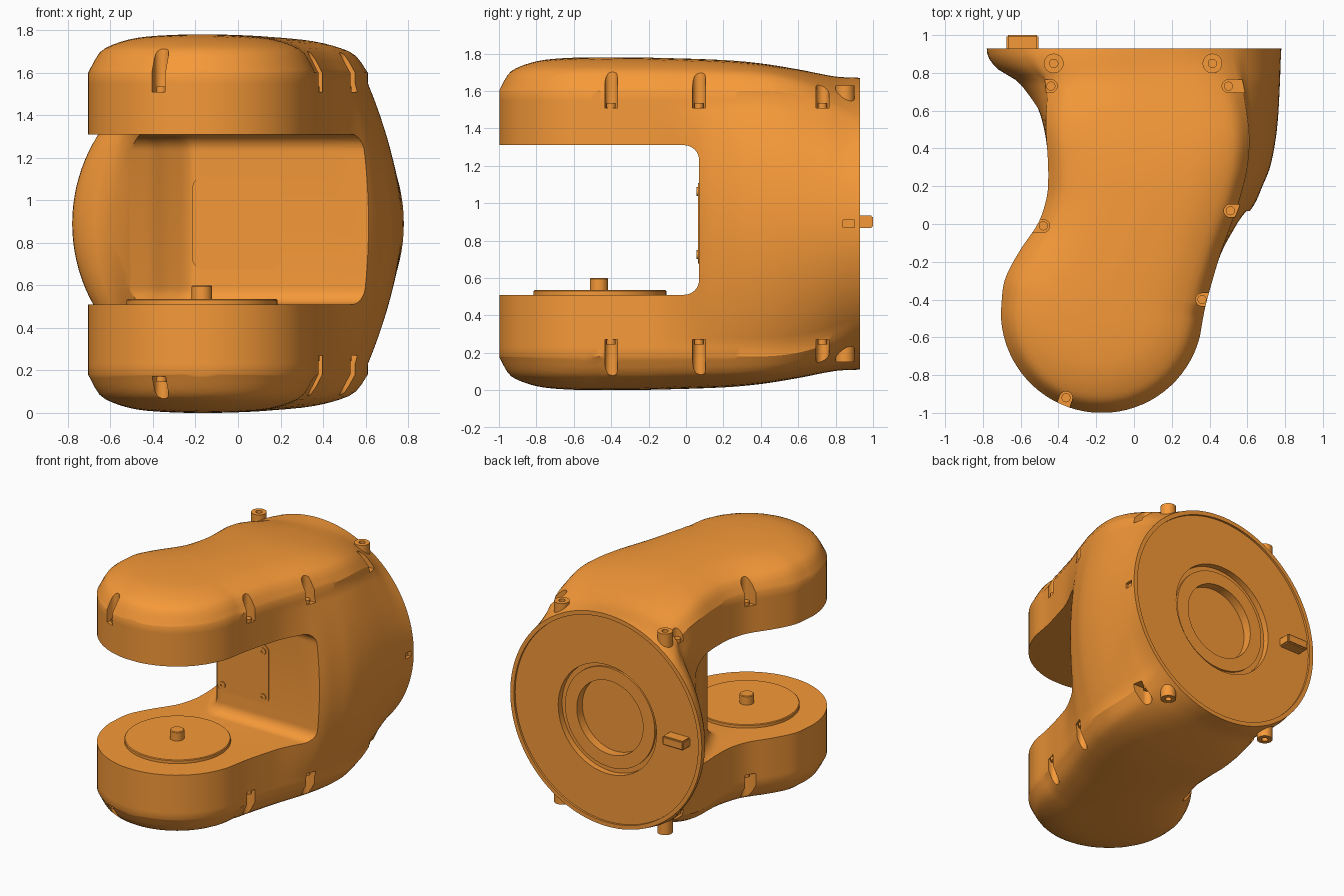
import bpy, bmesh, math
from mathutils import Vector, Matrix

if "Cube" in bpy.data.objects:
    bpy.data.objects.remove(bpy.data.objects["Cube"])

ORANGE = bpy.data.materials.new("orange")
ORANGE.diffuse_color = (0.92, 0.32, 0.04, 1)
ORANGE.use_nodes = True
ORANGE.node_tree.nodes["Principled BSDF"].inputs["Base Color"].default_value = ORANGE.diffuse_color
ZC = 0.89      # mid height, everything mirrors about it
N = 112        # points around each body section


def curve(table, y):
    """Smooth interpolation through (y, value) points."""
    if y <= table[0][0]:
        return table[0][1]
    if y >= table[-1][0]:
        return table[-1][1]
    i = max(k for k in range(len(table) - 1) if table[k][0] <= y)

    def slope(k):
        a, b = table[max(k - 1, 0)], table[min(k + 1, len(table) - 1)]
        return (b[1] - a[1]) / (b[0] - a[0])
    (y0, v0), (y1, v1) = table[i], table[i + 1]
    d = y1 - y0
    t = (y - y0) / d
    return ((2*t**3 - 3*t*t + 1) * v0 + (t**3 - 2*t*t + t) * d * slope(i)
            + (3*t*t - 2*t**3) * v1 + (t**3 - t*t) * d * slope(i + 1))


def finish(name, bm, smooth=True):
    bmesh.ops.recalc_face_normals(bm, faces=bm.faces)
    me = bpy.data.meshes.new(name)
    bm.to_mesh(me)
    bm.free()
    ob = bpy.data.objects.new(name, me)
    bpy.context.collection.objects.link(ob)
    me.materials.append(ORANGE)
    if smooth:
        shade(ob)
    return ob


def shade(ob):
    bpy.ops.object.select_all(action='DESELECT')
    ob.select_set(True)
    bpy.context.view_layer.objects.active = ob
    bpy.ops.object.shade_smooth_by_angle(angle=math.radians(30))


def loft(bm, loops):
    """Skin closed loops of equal length and cap both ends."""
    rings = [[bm.verts.new(p) for p in loop] for loop in loops]
    n = len(rings[0])
    for a, b in zip(rings, rings[1:]):
        for i in range(n):
            bm.faces.new((a[i], a[(i+1) % n], b[(i+1) % n], b[i]))
    bm.faces.new(rings[0])
    bm.faces.new(rings[-1])


def prism(bm, pts, offset):
    loft(bm, [pts, [Vector(p) + Vector(offset) for p in pts]])


def arc(cx, cy, r, a0, a1, n):
    return [(cx + r * math.cos(math.radians(a0 + (a1 - a0) * i / n)),
             cy + r * math.sin(math.radians(a0 + (a1 - a0) * i / n))) for i in range(n + 1)]


def lathe(name, loc, profile, axis='Z', seg=32):
    """Turned part from (radius, height) points."""
    bm = bmesh.new()
    loft(bm, [[(x, y, h) for x, y in arc(0, 0, r, 0, 360, seg)[:-1]] for r, h in profile])
    rot = {'Z': 0, '-Z': math.pi, '-Y': math.pi / 2}[axis]
    bm.transform(Matrix.Translation(loc) @ Matrix.Rotation(rot, 4, 'X'))
    return finish(name, bm)


def box(bm, lo, hi):
    prism(bm, [(lo[0], lo[1], lo[2]), (hi[0], lo[1], lo[2]),
               (hi[0], hi[1], lo[2]), (lo[0], hi[1], lo[2])], (0, 0, hi[2] - lo[2]))


# Body outlines in plan: the arms, and the wider middle that runs into the round flange
ARM_L = [(-.465, -.705), (-.3, -.685), (-.15, -.61), (0, -.51), (.1, -.472), (.2, -.455),
         (.4, -.46), (.6, -.49), (.93, -.52)]
ARM_R = [(-.6, .348), (-.45, .375), (-.3, .415), (-.15, .46), (0, .515), (.1, .55),
         (.3, .60), (.5, .61), (.75, .57), (.93, .52)]
MID_L = ARM_L[:6] + [(.4, -.46), (.55, -.495), (.68, -.56), (.77, -.635), (.81, -.71),
                     (.88, -.77), (.93, -.78)]
MID_R = ARM_R[:3] + [(-.15, .465), (0, .56), (.1, .635), (.2, .68), (.3, .72), (.45, .75),
                     (.6, .765), (.93, .78)]
HEIGHT = [(-.4, .89), (-.2, .888), (.2, .875), (.4, .857), (.6, .825), (.8, .787), (.93, .78)]
DOME = [(0, .71), (.05, .80), (.1, .835), (.2, .868), (.3, .882), (.45, .89)]  # by edge distance


def sides(y, left, right):
    half = math.sqrt(max(.535**2 - (y + .465)**2, 0))
    return (curve(left, y) if y > -.465 else -.17 - half,
            curve(right, y) if y > -.6 else -.17 + half)


ys = [-.465 - .535 * math.cos(math.radians(5 + 85 * i / 18)) for i in range(19)]
ys += [-.465 + 1.395 * i / 50 for i in range(1, 51)]
EDGE = [(x, y) for y in ys for x in sides(y, ARM_L, ARM_R)]


def section(y):
    al, ar = sides(y, ARM_L, ARM_R)
    ml, mr = sides(y, MID_L, MID_R)
    ca, wa, cm, wm = (al + ar) / 2, (ar - al) / 2, (ml + mr) / 2, (mr - ml) / 2
    h = curve(HEIGHT, y)
    s = min(max((y - .38) / .55, 0), 1)**2       # blend from arm to flange
    q = N // 8
    pts = []
    for i in range(N):
        c, d = math.cos(2*math.pi*i/N), math.sin(2*math.pi*i/N)
        k = i % (4 * q)
        k = min(k, 4 * q - k)                    # 0 at mid side, 2q at top
        if k <= q:                               # straight side wall
            x, z = ca + math.copysign(wa, c), .71 * k / q
        else:                                    # dome
            u = 1 - ((k - q) / q)**1.5
            x = ca + math.copysign(wa * u, c)
            if y < -.465:
                dist = max(.535 - math.hypot(x + .17, y + .465), 0)
            else:
                dist = min(math.hypot(x - ex, y - ey) for ex, ey in EDGE)
                dist = min(dist, wa * (1 - u))
            z = .71 + (curve(DOME, dist) - .71) * (h - .71) / .18
        x += ((mr - ar) if c > 0 else (ml - al)) * max(0, 1 - (z / .66)**2)
        pts.append(((1 - s) * x + s * (cm + wm * c), y,
                    ZC + (1 - s) * math.copysign(z, d) + s * h * d))
    return pts


loops = [section(y) for y in ys]
# stepped recesses in the flange face
for r, y in [(.75, .93), (.75, .915), (.40, .915), (.40, .87), (.365, .87), (.365, .885),
             (.27, .885), (.27, .82)]:
    loops.append([(x, y, z) for x, z in arc(0, ZC, r, 0, 360, N)[:-1]])
bm = bmesh.new()
loft(bm, loops)
body = finish("fork_body", bm, False)

# Gap cutter: filleted floor and ceiling, back wall sweeping round to the flange on the left
WALL = [(-1.2, .80), (-.75, .80), (-.62, .755), (-.54, .66), (-.47, .55), (-.40, .43),
        (-.35, .30), (-.29, .18), (-.24, .095), (-.19, .07), (1.2, .07)]
xs = [1.2, .4] + [-.1 - .8 * i / 48 for i in range(49)] + [-1.2]
wall = [Vector((x, curve(WALL, x) if x < -.19 else .07)) for x in xs]
fillet = [(.08 * (1 - math.sin(a)), .08 * (1 - math.cos(a)))
          for a in [math.pi / 2 * i / 8 for i in range(9)]]
levels = [(.51 + dz, off) for off, dz in fillet] + [(1.31 - dz, off) for off, dz in fillet[::-1]]
layers = []
for z, off in levels:
    row = []
    for i, p in enumerate(wall):
        t = (wall[min(i + 1, len(wall) - 1)] - wall[max(i - 1, 0)]).normalized()
        row.append((p.x - t.y * off, p.y + t.x * off, z))
    layers.append(row + [(-1.3, -1.3, z), (1.3, -1.3, z)])
gap = bmesh.new()
loft(gap, layers)

# Screw pockets and flange notch
SCREWS = [(.50, .73, 0), (.51, .07, 0), (.36, -.40, 0), (-.48, -.01, 180),
          (-.44, .73, 180), (-.36, -.92, 250)]
pockets = bmesh.new()
for x, y, ang in SCREWS:
    dx, dy = math.cos(math.radians(ang)), math.sin(math.radians(ang))
    half = arc(x, y, .034, ang + 90, ang + 270, 10)
    outer = [(half[-1][0] + .13 * dx, half[-1][1] + .13 * dy),
             (half[0][0] + .13 * dx, half[0][1] + .13 * dy)]
    for z, dz in ((1.51, .5), (.17 if y < -.9 else .27, -.5)):
        prism(pockets, [(px, py, z) for px, py in half + outer], (0, 0, dz))
box(pockets, (.755, .84, ZC - .02), (.9, .90, ZC + .02))

for name, cut in (("gap_cutter", gap), ("pocket_cutter", pockets)):
    cutter = finish(name, cut, False)
    cutter.hide_render = True
    mod = body.modifiers.new(name, 'BOOLEAN')
    mod.operation, mod.solver, mod.object = 'DIFFERENCE', 'EXACT', cutter
    bpy.context.view_layer.objects.active = body
    bpy.ops.object.modifier_apply(modifier=name)
    bpy.data.objects.remove(cutter)
shade(body)

# Housing screws and flange posts, above and mirrored below
for side, axis, sgn in (("upper", 'Z', 1), ("lower", '-Z', -1)):
    for x, y, _ in SCREWS:
        z = ZC + sgn * (.715 if y < -.9 and sgn < 0 else .615)
        lathe(side + "_housing_screw", (x, y, z), [(.024, 0), (.024, .03)], axis, 16)
    for x in (-.425, .415):
        lathe(side + "_flange_post", (x, .85, ZC + sgn * .56),
              [(.052, 0), (.052, .18), (.022, .18), (.022, .15)], axis, 28)

# Turntable and knob on the lower arm
lathe("turntable", (-.17, -.46, .50), [(.355, 0), (.355, .03), (.35, .035)], seg=72)
lathe("turntable_knob", (-.17, -.465, .53), [(.048, 0), (.048, .065), (.043, .07)])

# Cover plate with corner screws on the inner wall
bm = bmesh.new()
px, pz, hw, hh, r = -.005, .893, .21, .216, .05
outline = []
for k, (sx, sz) in enumerate(((1, 1), (-1, 1), (-1, -1), (1, -1))):
    outline += arc(px + sx * (hw - r), pz + sz * (hh - r), r, 90 * k, 90 * k + 90, 6)
prism(bm, [(x, .064, z) for x, z in outline], (0, .03, 0))
finish("cover_plate", bm)
for sx in (-1, 1):
    for sz in (-1, 1):
        lathe("cover_screw", (px + sx * .165, .075, pz + sz * .168),
              [(.024, 0), (.024, .018), (.012, .018), (.012, .012)], '-Y', 20)

# Locating key on the flange face
bm = bmesh.new()
box(bm, (-.675, .89, .868), (-.505, 1.0, .935))
bmesh.ops.bevel(bm, geom=list(bm.edges), offset=.008, segments=2, affect='EDGES')
finish("locating_key", bm)
